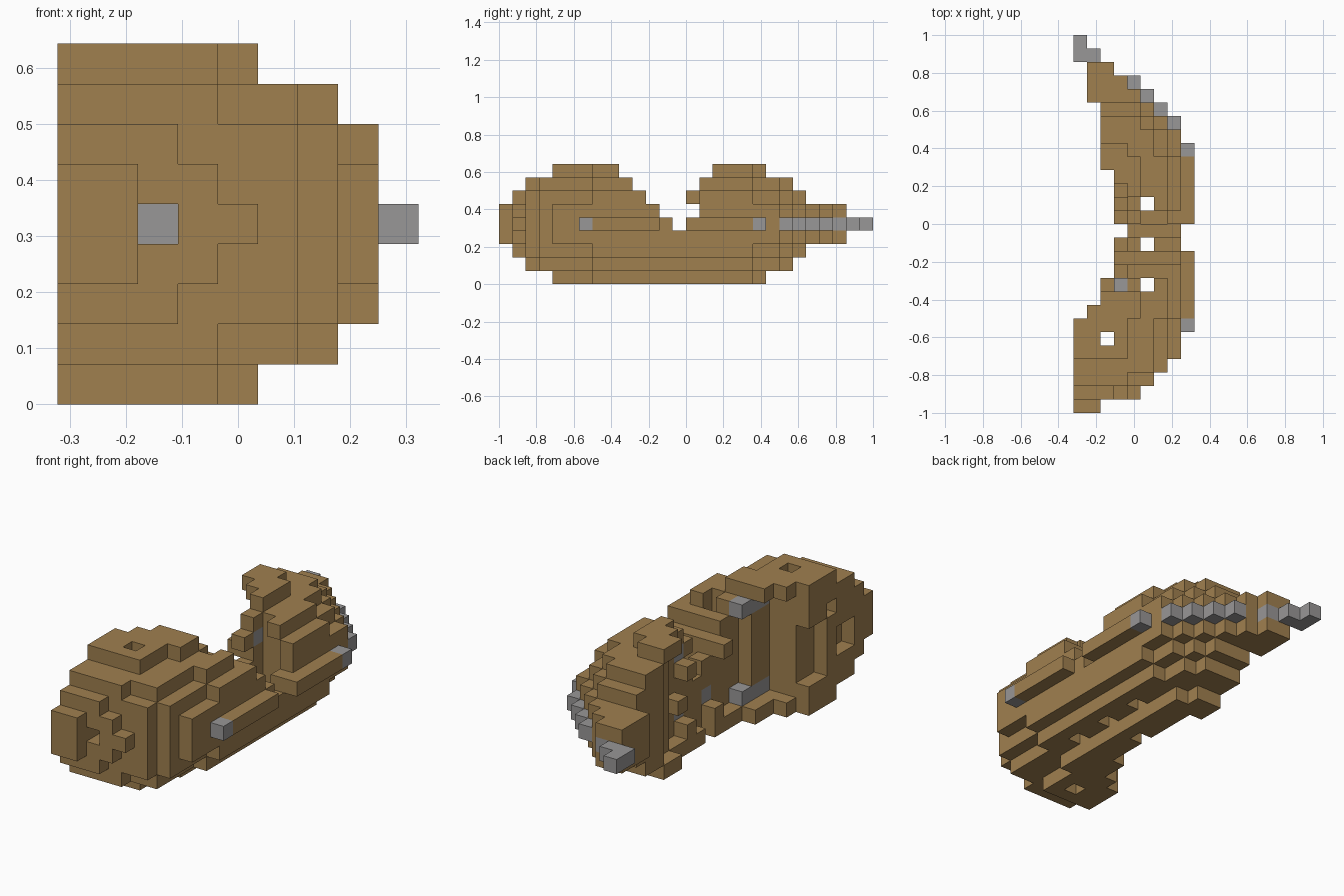
import bpy, bmesh
from mathutils import Vector

old = bpy.data.objects.get("Cube")
if old:
    bpy.data.objects.remove(old, do_unlink=True)

UNIT = 2 / 28          # edge of one block
MID = 4                # middle layer
ORIGIN = Vector((-4.5, -14, 0))


def material(name, rgb):
    mat = bpy.data.materials.new(name)
    mat.use_nodes = True
    mat.diffuse_color = (*rgb, 1)
    mat.node_tree.nodes["Principled BSDF"].inputs["Base Color"].default_value = (*rgb, 1)
    return mat


def step(steps, row):
    """Value of the last step that starts at or before the row."""
    value = -1
    for start, v in steps:
        if row >= start:
            value = v
    return value


def box(columns, rows, layers):
    """All blocks in the given ranges, ends included."""
    return {(i, j, k)
            for i in range(columns[0], columns[1] + 1)
            for j in range(rows[0], rows[1] + 1)
            for k in range(layers[0], layers[1] + 1)}


# Outer curved side: per distance from the middle layer, (first row, last column)
OUTER = {
    0: [(0, 1), (1, 4), (2, 5), (3, 6), (4, 7), (6, 8), (12, 7), (14, 8), (20, 7),
        (22, 6), (23, 5), (24, 4), (25, 2), (26, 1), (27, 0)],
    1: [(0, 1), (1, 3), (2, 5), (3, 6), (4, 7), (21, 6), (22, 5), (23, 4), (24, 3),
        (25, 2), (26, -1)],
    2: [(1, 2), (2, 5), (3, 6), (7, 7), (19, 6), (21, 5), (22, 4), (23, -1)],
    3: [(2, 3), (3, 5), (7, 6), (19, 5), (21, 4), (22, -1)],
    4: [(4, 3), (7, 4), (19, 3), (20, -1)],
}
# Inner side: the wall, and the rim that stands proud of it
WALL = [(0, 0), (7, 3), (9, 4), (18, 3), (20, 2), (23, 1), (26, 0)]
RIM = [(0, 0), (7, 1), (8, 2), (10, 3), (13, 4), (14, 3), (18, 2), (23, 1)]
# Notch bitten out of the top: layer -> rows removed
NOTCH = {4: (13, 13), 5: (12, 14), 6: (11, 14), 7: (10, 14), 8: (9, 15)}

# Main body
cells = set()
for k in range(9):
    off = abs(k - MID)
    first, last = NOTCH.get(k, (99, 99))
    for j in range(28):
        if first <= j <= last:
            continue
        inner = step(RIM if off == 4 else WALL, j)
        for i in range(inner, step(OUTER[off], j) + 1):
            cells.add((i, j, k))

# Vertical shafts
shafts = [(5, 9), (5, 12), (5, 15), (2, 5)]
cells = {c for c in cells if c[:2] not in shafts}

# Front hole, recesses in the inner side, cavity behind the notch
cells -= box((2, 2), (1, 2), (MID, MID))
cells -= box((0, 0), (5, 6), (2, 5)) | box((0, 0), (2, 3), (3, 4)) | {(0, 4, 6)}
cells -= box((5, 6), (14, 15), (3, 6)) | {(3, 16, 8)}

# Loose bumps on the inner side
cells |= {(3, 15, 5), (3, 11, 5), (3, 16, 3), (3, 12, 1), (3, 15, 1), (4, 14, 6)}

# Grey pieces: ridge ends, tail edge, inner studs
grey = {(8, 6, MID), (8, 19, MID), (2, 3, MID), (3, 19, MID)}
grey |= {(step(OUTER[0], j), j, MID) for j in range(21, 28)} | {(0, 26, MID)}
for k in (1, 7):
    grey |= box((3, 3), (7, 9), (k, k))
for k in (2, 6):
    grey.add((4, 15, k))
grey.add((4, 12, 2))
solid = cells | grey

AXES = [Vector((1, 0, 0)), Vector((0, 1, 0)), Vector((0, 0, 1))]


def block_object(name, part, mat):
    """Join blocks into one skin, leaving out faces hidden between blocks."""
    bm = bmesh.new()
    for cell in sorted(part):
        base = Vector(cell) + ORIGIN
        for a in range(3):
            u, v = AXES[(a + 1) % 3], AXES[(a + 2) % 3]
            for side in (0, 1):
                near = list(cell)
                near[a] += 2 * side - 1
                if tuple(near) in solid:
                    continue
                p = base + AXES[a] * side
                corners = [p, p + u, p + u + v, p + v]
                if not side:
                    corners.reverse()
                bm.faces.new([bm.verts.new(c * UNIT) for c in corners])
    bmesh.ops.remove_doubles(bm, verts=bm.verts, dist=UNIT / 100)
    mesh = bpy.data.meshes.new(name)
    bm.to_mesh(mesh)
    bm.free()
    mesh.materials.append(mat)
    obj = bpy.data.objects.new(name, mesh)
    bpy.context.collection.objects.link(obj)


block_object("curved_body", cells - grey, material("brown", (0.35, 0.214, 0.078)))
block_object("grey_edge_and_studs", grey, material("grey", (0.315, 0.308, 0.308)))
